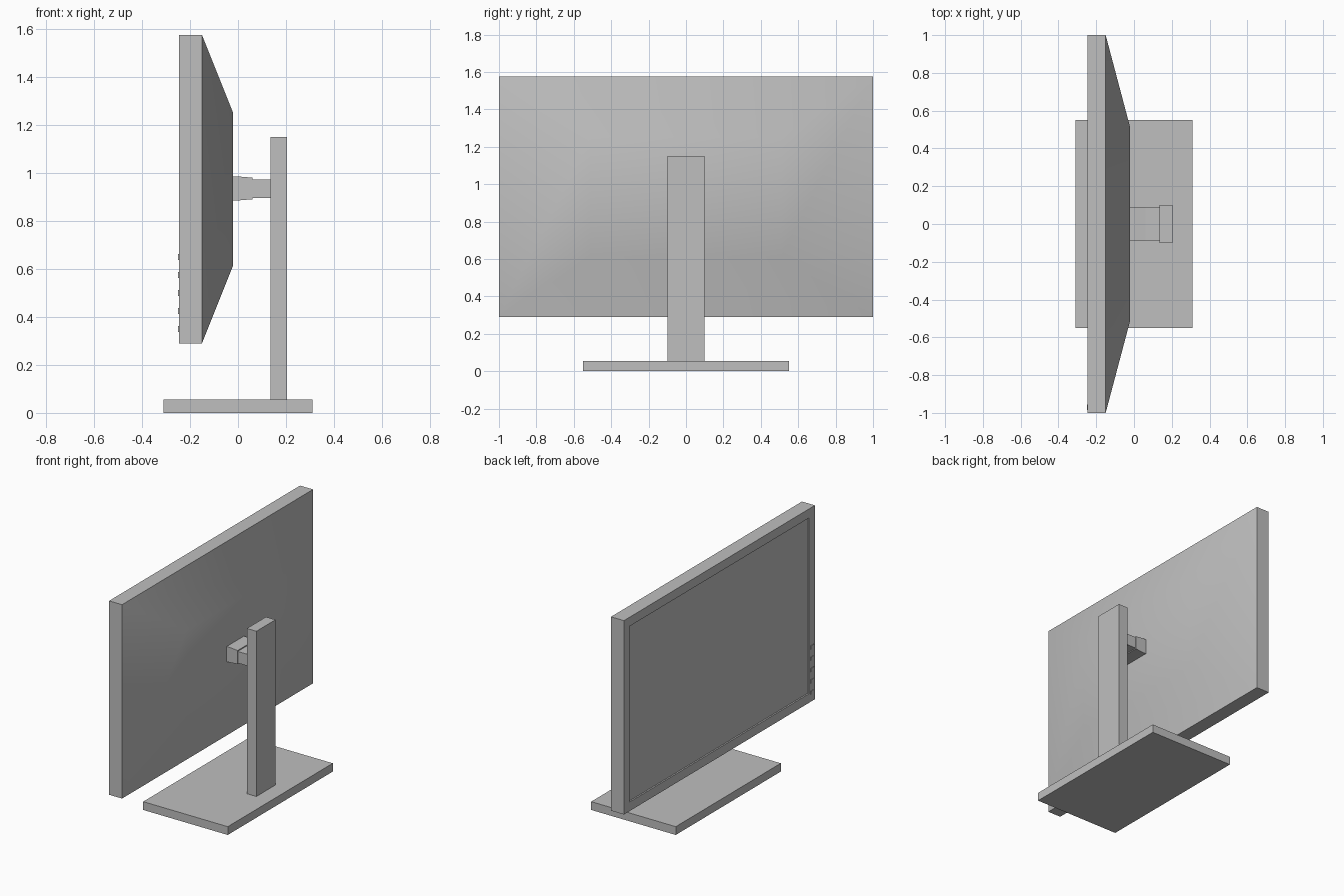
import bpy
import math

old = bpy.data.objects.get("Cube")
if old:
    bpy.data.objects.remove(old, do_unlink=True)

# Single plastic colour
grey = bpy.data.materials.new("grey plastic")
grey.use_nodes = True
colour = (0.52, 0.52, 0.52, 1)
grey.diffuse_color = colour
grey.node_tree.nodes["Principled BSDF"].inputs["Base Color"].default_value = colour


def loft(name, rings):
    """Join rectangular sections (x, half width, bottom, top) along x and cap both ends."""
    verts, faces = [], []
    for x, w, bottom, top in rings:
        verts += [(x, -w, bottom), (x, w, bottom), (x, w, top), (x, -w, top)]
    for r in range(len(rings) - 1):
        a, b = 4 * r, 4 * r + 4
        for i in range(4):
            j = (i + 1) % 4
            faces.append((a + i, b + i, b + j, a + j))
    end = len(verts) - 4
    faces += [(0, 1, 2, 3), (end + 3, end + 2, end + 1, end)]
    mesh = bpy.data.meshes.new(name)
    mesh.from_pydata(verts, [], [tuple(reversed(f)) for f in faces])
    mesh.materials.append(grey)
    mesh.update()
    obj = bpy.data.objects.new(name, mesh)
    bpy.context.collection.objects.link(obj)
    return obj


def box(name, x0, x1, w, bottom, top):
    return loft(name, [(x0, w, bottom, top), (x1, w, bottom, top)])


# Foot and upright
box("base", -0.31, 0.31, 0.55, 0, 0.055)
box("column", 0.135, 0.205, 0.1, 0.055, 1.15)

# Display: recessed screen, bezel, rim and sloping back shell
bezel = 0.06
low, high = 0.29, 1.575
display = loft("display_housing", [
    (-0.235, 1 - bezel, low + bezel, high - bezel),
    (-0.245, 1 - bezel, low + bezel, high - bezel),
    (-0.245, 1, low, high),
    (-0.15, 1, low, high),
    (-0.02, 0.51, 0.615, 1.25),
])
mesh = display.data
mesh.shade_smooth()
mesh.set_sharp_from_angle(angle=math.radians(30))
# Crease along the lower edge of the back plate
for edge in mesh.edges:
    ends = [mesh.vertices[v].co for v in edge.vertices]
    if all(p.x > -0.03 and p.z < 0.7 for p in ends):
        edge.use_edge_sharp = True

# Stepped neck between shell and column
loft("neck", [
    (-0.02, 0.09, 0.885, 0.985),
    (0.0, 0.09, 0.885, 0.985),
    (0.06, 0.09, 0.89, 0.98),
    (0.06, 0.088, 0.896, 0.973),
    (0.135, 0.088, 0.896, 0.973),
])

# Control buttons on the side of the bezel
for i in range(5):
    z = 0.65 - 0.075 * i
    button = box("button_%d" % (i + 1), -0.249, -0.244, 0.015, z - 0.012, z + 0.012)
    button.location.y = -0.97
